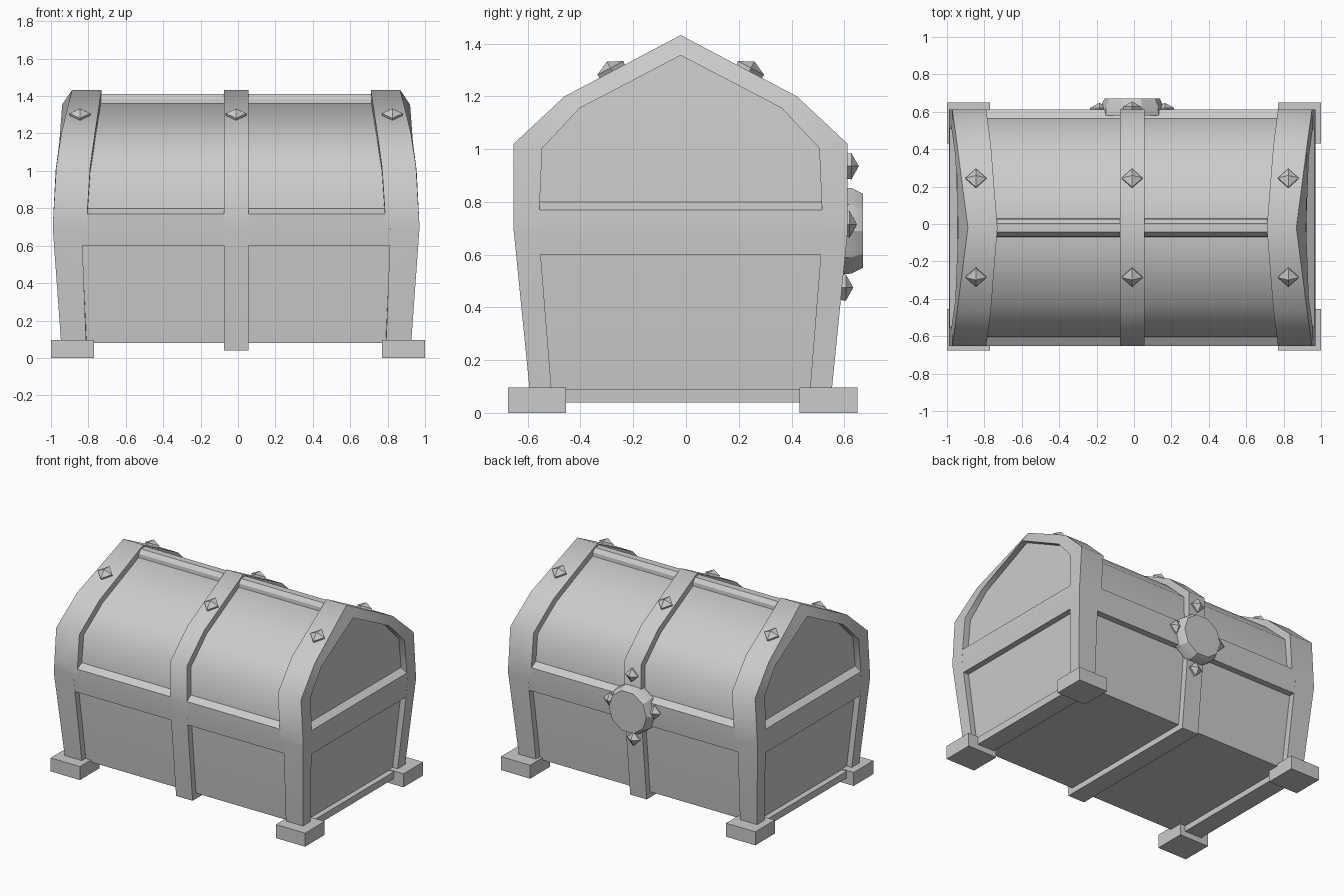
import bpy, bmesh, math
from mathutils import Matrix, Vector

if "Cube" in bpy.data.objects:
    bpy.data.objects.remove(bpy.data.objects["Cube"])

CX, CY = -0.01, -0.02  # centre of the chest body
grey = bpy.data.materials.new("plain_grey")
grey.diffuse_color = (0.6, 0.6, 0.6, 1)
grey.use_nodes = True
grey.node_tree.nodes["Principled BSDF"].inputs["Base Color"].default_value = grey.diffuse_color


def finish(name, bm, angle=30):
    bmesh.ops.recalc_face_normals(bm, faces=bm.faces[:])
    me = bpy.data.meshes.new(name)
    bm.to_mesh(me)
    bm.free()
    me.materials.append(grey)
    ob = bpy.data.objects.new(name, me)
    bpy.context.collection.objects.link(ob)
    bpy.ops.object.select_all(action='DESELECT')
    bpy.context.view_layer.objects.active = ob
    ob.select_set(True)
    bpy.ops.object.shade_smooth_by_angle(angle=math.radians(angle))
    return ob


def loop(half):
    """Mirror half a section of (x, dy, z), listed bottom to ridge, into a full loop."""
    right = [(CX + x, CY + d, z) for x, d, z in half]
    left = [(CX + x, CY - d, z) for x, d, z in half[-2::-1]]
    return right + left


def bridge(bm, loops, closed=False):
    rows = [[bm.verts.new(p) for p in l] for l in loops]
    pairs = list(zip(rows, rows[1:])) + ([(rows[-1], rows[0])] if closed else [])
    for a, b in pairs:
        for i in range(len(a)):
            j = (i + 1) % len(a)
            bm.faces.new((a[i], a[j], b[j], b[i]))
    return rows


# Half sections as (dy, z): band surface, recessed panel surface, end frame opening
OUTER = [(.568, .04), (.633, .69), (.633, .71), (.633, 1.02), (.44, 1.2), (0, 1.432)]
PANEL = [(.53, .08), (.588, .69), (.588, .71), (.585, 1.0), (.41, 1.165), (0, 1.385)]
RIM = [(.49, .09), (.538, .69), (.538, .71), (.525, 1.003), (.383, 1.155), (0, 1.355)]
X_IN = [.80, .825, .80, .78, .755, .72]      # inner edge of end bands
X_OUT = [.933, .98, .98, .962, .935, .878]   # outer edge of end bands
X_RIM = [.935, .98, .98, .965, .945, .93]    # lip of end opening
X_PANEL = [.895, .938, .938, .92, .905, .885]  # recessed end panel


def section(xs, pts, s=1):
    return loop([(s * x, d, z) for x, (d, z) in zip(xs, pts)])


# Recessed panels: one core whose ends are closed by strips
bm = bmesh.new()
for row in bridge(bm, [section(X_PANEL, PANEL, s) for s in (-1, 1)]):
    n = len(row)
    for i in range(n // 2 - 1):
        bm.faces.new((row[i], row[i + 1], row[n - 2 - i], row[n - 1 - i]))
    m = n // 2
    bm.faces.new((row[m - 1], row[m], row[m + 1]))
finish("chest_panels", bm, 60)

# End frames and middle band
SUNK = [(d * .97, z - .02 if z > .5 else z + .03) for d, z in PANEL]
for s, side in ((-1, "left"), (1, "right")):
    bm = bmesh.new()
    back = [x - .03 for x in X_PANEL]
    bridge(bm, [section(X_IN, SUNK, s), section(X_IN, OUTER, s), section(X_OUT, OUTER, s),
                section(X_RIM, RIM, s), section(back, RIM, s)], closed=True)
    finish(side + "_end_frame", bm, 60)

bm = bmesh.new()
w = [.065] * 6
bridge(bm, [section(w, SUNK, -1), section(w, OUTER, -1),
            section(w, OUTER), section(w, SUNK)], closed=True)
finish("middle_band", bm, 60)

# Belt with a sloped upper ledge
bm = bmesh.new()
rows = bridge(bm, [[(CX + a * x, CY + b * d, z) for a, b in ((1, 1), (-1, 1), (-1, -1), (1, -1))]
                   for x, d, z in ((.973, .624, .60), (.98, .633, .70),
                                   (.976, .633, .77), (.932, .586, .80))])
bm.faces.new(rows[0])
bm.faces.new(rows[-1])
finish("belt", bm)

# Ridge beam along the top
bm = bmesh.new()
beam = [(-.05, 1.34), (-.046, 1.385), (-.024, 1.412), (.024, 1.412), (.046, 1.385), (.05, 1.34)]
for r in bridge(bm, [[(CX + x, CY + d, z) for d, z in beam] for x in (-.76, .76)]):
    bm.faces.new(r)
finish("ridge_beam", bm)

# Feet
for x in (-.885, .885):
    for y in (-.565, .54):
        bm = bmesh.new()
        bmesh.ops.create_cube(bm, size=1, matrix=Matrix.LocRotScale(
            Vector((x, y, .048)), None, Vector((.23, .22, .096))))
        finish("foot", bm)


def stud(pos, normal, r=.056):
    """Diamond stud: low square base with a pyramid tip."""
    n = Vector(normal).normalized()
    v = n.cross(Vector((1, 0, 0)))
    p = Vector(pos)
    bm = bmesh.new()
    ring = [Vector((r, 0, 0)), v * r, Vector((-r, 0, 0)), -v * r]
    rows = bridge(bm, [[p + q * .9 - n * .02 for q in ring], [p + q + n * .014 for q in ring]])
    tip = bm.verts.new(p + n * .042)
    for i in range(4):
        bm.faces.new((rows[1][i], rows[1][(i + 1) % 4], tip))
    bm.faces.new(rows[0])
    finish("stud", bm, 15)


# Studs on the lid slopes and around the lock
for x in (-.835, 0, .835):
    for s in (-1, 1):
        stud((CX + x, CY + s * .26, 1.295), (0, s * .23, .44))
for x, z, y in ((0, .935, .613), (0, .475, .592), (-.175, .715, .606), (.175, .715, .606)):
    stud((CX + x, y, z), (0, 1, 0), .05)

# Round lock plate on the back
bm = bmesh.new()
rows = bridge(bm, [[(CX + r * math.cos(i * math.tau / 10), y, .69 + r * math.sin(i * math.tau / 10))
                    for i in range(10)] for r, y in ((.175, .58), (.17, .628), (.148, .67))])
bm.faces.new(rows[0])
bm.faces.new(rows[-1])
finish("lock_plate", bm, 25)
